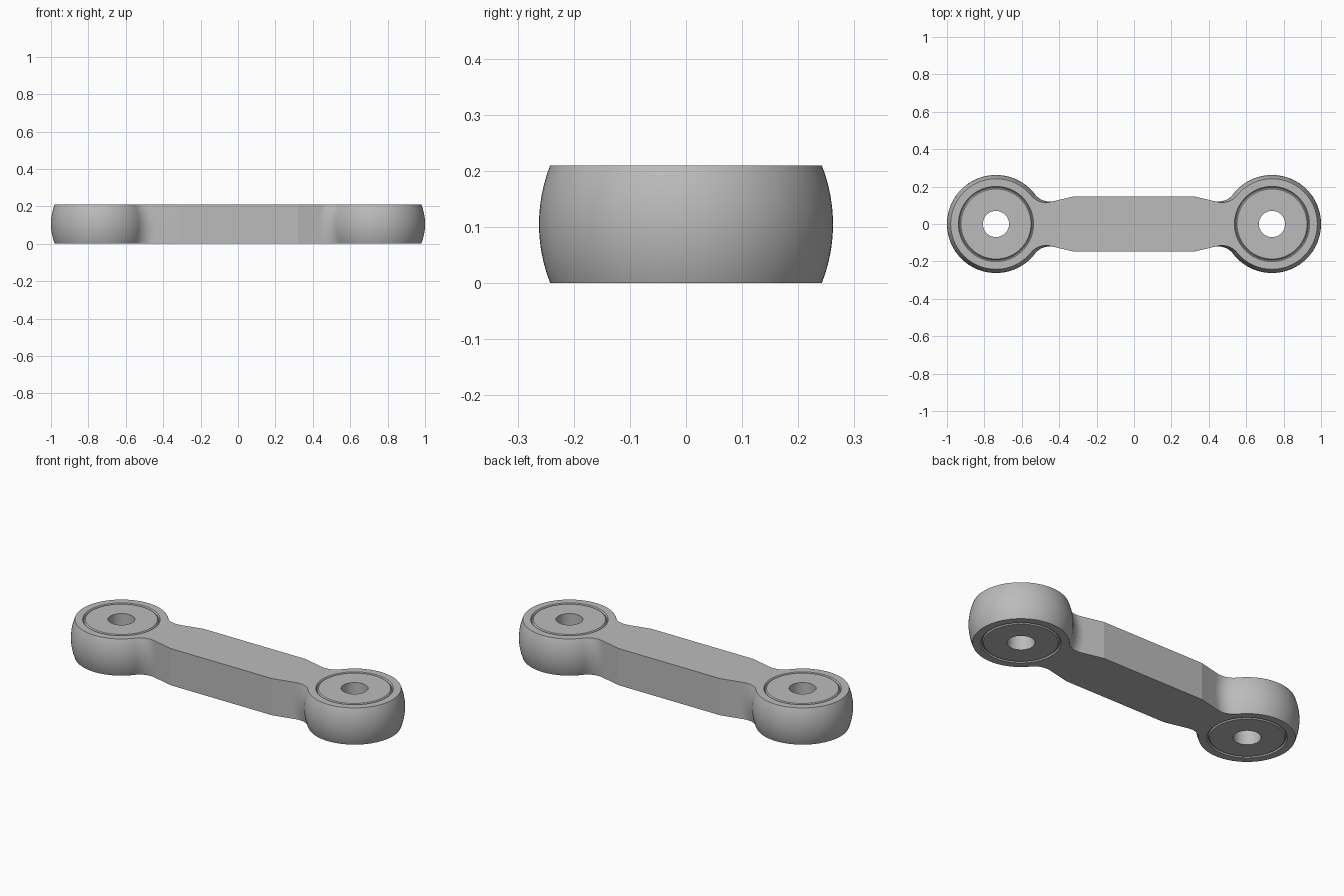
import bpy, bmesh, math
from mathutils import Vector

cube = bpy.data.objects.get("Cube")
if cube:
    bpy.data.objects.remove(cube, do_unlink=True)

HEIGHT = 0.21
EYE_X = 0.738         # centre of each rod end
RIM, BULGE = 0.242, 0.262
HOLE = 0.07
FILLET = 0.1
LAYERS = 16

grey = bpy.data.materials.new("plain grey")
grey.use_nodes = True
colour = (0.5, 0.5, 0.5, 1)
grey.diffuse_color = colour
grey.node_tree.nodes["Principled BSDF"].inputs["Base Color"].default_value = colour


def barrel_radius(z):
    """Radius of the bulging rod end at height z."""
    half, sag = HEIGHT / 2, BULGE - RIM
    r = (half * half + sag * sag) / (2 * sag)
    return BULGE - r + math.sqrt(r * r - (z - half) ** 2)


def finish(bm, name, angle):
    bmesh.ops.recalc_face_normals(bm, faces=bm.faces)
    mesh = bpy.data.meshes.new(name)
    bm.to_mesh(mesh)
    bm.free()
    mesh.materials.append(grey)
    obj = bpy.data.objects.new(name, mesh)
    bpy.context.collection.objects.link(obj)
    bpy.ops.object.select_all(action="DESELECT")
    obj.select_set(True)
    bpy.context.view_layer.objects.active = obj
    bpy.ops.object.shade_smooth_by_angle(angle=math.radians(angle))
    return obj


def bridge(bm, a, b):
    n = len(a)
    for i in range(n):
        j = (i + 1) % n
        bm.faces.new((a[i], a[j], b[j], b[i]))


def lathe(name, profile, x, steps=96):
    """Spin a closed (radius, z) profile around a vertical axis at x."""
    bm = bmesh.new()
    rings = []
    for r, z in profile:
        turns = [2 * math.pi * i / steps for i in range(steps)]
        rings.append([bm.verts.new((x + r * math.cos(t), r * math.sin(t), z)) for t in turns])
    for k, ring in enumerate(rings):
        bridge(bm, ring, rings[(k + 1) % len(rings)])
    return finish(bm, name, 30)


# Rod ends: barrel wall, bearing face with a groove around it, through hole
outer = [(barrel_radius(HEIGHT * i / LAYERS), HEIGHT * i / LAYERS) for i in range(LAYERS + 1)]
groove = [(0.201, 0), (0.196, 0.008), (0.193, 0.008), (0.187, 0)]
top_face = [(r, HEIGHT - d) for r, d in groove] + [(HOLE, HEIGHT)]
bottom_face = [(HOLE, 0)] + list(reversed(groove))
for side, x in (("left", EYE_X), ("right", -EYE_X)):
    lathe(side + "_rod_end", outer + top_face + bottom_face, x)


def arm_outline(z):
    """Arm outline at height z, blended by fillets into both rod ends."""
    R = barrel_radius(z)
    eye = Vector((EYE_X, 0))
    corner = Vector((0.32, 0.148))
    along = Vector((1, -0.236)).normalized()
    normal = Vector((-along.y, along.x))
    # Fillet centre touches the tapered edge and the barrel
    start = corner + normal * FILLET - eye
    b = start.dot(along)
    t = -b - math.sqrt(b * b - start.length_squared + (R + FILLET) ** 2)
    centre = corner + normal * FILLET + along * t
    to_eye = eye - centre
    a0 = math.atan2(-normal.y, -normal.x)
    a1 = math.atan2(to_eye.y, to_eye.x)
    quarter = [corner]
    for i in range(15):
        a = a0 + (a1 - a0) * i / 14
        quarter.append(centre + FILLET * Vector((math.cos(a), math.sin(a))))
    # Hidden end follows the barrel just inside its surface
    b0 = math.atan2(-to_eye.y, -to_eye.x)
    for i in range(1, 13):
        a = b0 + (math.pi - b0) * i / 12
        quarter.append(eye + (R - 0.001) * Vector((math.cos(a), math.sin(a))))
    half = quarter + [Vector((p.x, -p.y)) for p in reversed(quarter[:-1])]
    return half + [-p for p in half]


# Connecting arm
bm = bmesh.new()
loops = []
for k in range(LAYERS + 1):
    z = HEIGHT * k / LAYERS
    loops.append([bm.verts.new((p.x, p.y, z)) for p in arm_outline(z)])
for low, high in zip(loops, loops[1:]):
    bridge(bm, low, high)
bm.faces.new(loops[0])
bm.faces.new(loops[-1])
finish(bm, "connecting_arm", 10)
